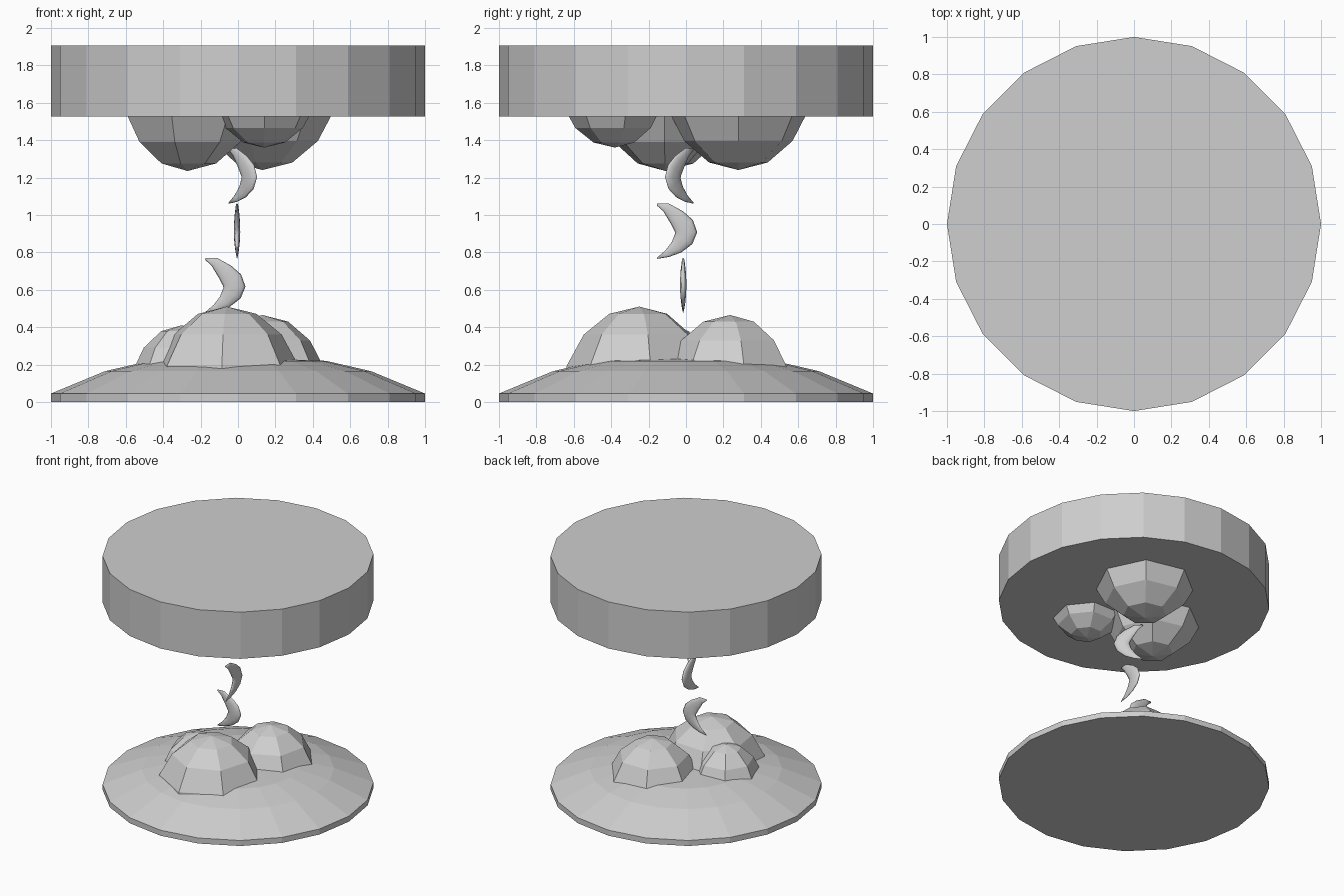
import bpy, bmesh, math
from mathutils import Vector, Matrix

if "Cube" in bpy.data.objects:
    bpy.data.objects.remove(bpy.data.objects["Cube"], do_unlink=True)

# Single plain grey
grey = bpy.data.materials.new("plain_grey")
grey.use_nodes = True
COLOUR = (0.62, 0.62, 0.62, 1)
grey.diffuse_color = COLOUR
grey.node_tree.nodes["Principled BSDF"].inputs["Base Color"].default_value = COLOUR


def finish(name, bm, smooth=False):
    bmesh.ops.recalc_face_normals(bm, faces=bm.faces)
    mesh = bpy.data.meshes.new(name)
    bm.to_mesh(mesh)
    bm.free()
    mesh.materials.append(grey)
    for poly in mesh.polygons:
        poly.use_smooth = smooth
    obj = bpy.data.objects.new(name, mesh)
    bpy.context.collection.objects.link(obj)
    return obj


def loft(name, rings, smooth=False):
    """Skin a closed solid over a list of point rings."""
    bm = bmesh.new()
    loops = [[bm.verts.new(p) for p in ring] for ring in rings]
    n = len(loops[0])
    for a, b in zip(loops, loops[1:]):
        for i in range(n):
            j = (i + 1) % n
            bm.faces.new((a[i], a[j], b[j], b[i]))
    bm.faces.new(loops[0])
    bm.faces.new(loops[-1])
    return finish(name, bm, smooth)


def turned(name, profile, sides=20):
    step = math.tau / sides
    return loft(name, [[(r * math.cos(i * step), r * math.sin(i * step), z)
                        for i in range(sides)] for r, z in profile])


def lump(name, centre, radius, height, phase):
    """Low-poly boulder; its hidden half is sunk into the disc."""
    bm = bmesh.new()
    bmesh.ops.create_uvsphere(bm, u_segments=7, v_segments=8, radius=1)
    lower = centre[2] < 1
    cut = [v for v in bm.verts if (v.co.z < -0.01 if lower else v.co.z > 0.01)]
    bmesh.ops.delete(bm, geom=cut, context='VERTS')
    bmesh.ops.holes_fill(bm, edges=[e for e in bm.edges if e.is_boundary])
    # Turn the first spoke to a known direction before rotating
    side = next(v.co for v in bm.verts if abs(v.co.z) < 0.01)
    turn = math.radians(phase) - math.atan2(side.y, side.x)
    bm.transform(Matrix.Translation(centre)
                 @ Matrix.Diagonal((radius, radius, height, 1))
                 @ Matrix.Rotation(turn, 4, 'Z'))
    return finish(name, bm)


def crescent(name, centre, heading, sides=10):
    """Tapered, flattened horn bulging towards the heading."""
    spine = [(-.155, .143, .005), (-.108, .128, .025), (-.05, .075, .046),
             (-.012, .03, .057), (0, -.005, .06), (-.012, -.04, .054),
             (-.05, -.085, .038), (-.1, -.12, .02), (-.155, -.145, .003)]
    a = math.radians(heading)
    out = Vector((math.cos(a), math.sin(a), 0))
    across = Vector((-math.sin(a), math.cos(a), 0))
    up = Vector((0, 0, 1))
    rings = []
    for k, (u, z, half) in enumerate(spine):
        before, after = spine[max(k - 1, 0)], spine[min(k + 1, len(spine) - 1)]
        du, dz = after[0] - before[0], after[1] - before[1]
        normal = (out * -dz + up * du).normalized()
        mid = Vector(centre) + out * u + up * z
        rings.append([mid + normal * half * math.cos(t) + across * half * 0.3 * math.sin(t)
                      for t in (math.tau * i / sides for i in range(sides))])
    return loft(name, rings, smooth=True)


# Domed base and thick top disc
turned("domed_base", [(1, 0), (1, .045), (.71, .165), (.47, .22), (.2, .23)])
turned("top_disc", [(1, 1.525), (1, 1.905)])

# Boulders standing on the base
lump("floor_boulder_front", (-.06, -.25, 0), .42, .51, 9)
lump("floor_boulder_back", (.13, .235, 0), .37, .465, 13)
lump("floor_boulder_small", (-.3, -.09, 0), .29, .41, 20)

# Boulders hanging from the top disc
lump("roof_boulder_side", (-.27, -.11, 1.765), .4, .53, -1)
lump("roof_boulder_back", (.13, .28, 1.77), .42, .53, 0)
lump("roof_boulder_small", (.14, -.38, 1.72), .3, .36, 13)

# Spiral of crescents, each turned from the one below
crescent("crescent_low", (-.02, -.015, .622), 0)
crescent("crescent_middle", (-.005, 0, .913), 90)
crescent("crescent_high", (.06, -.07, 1.208), -45)
